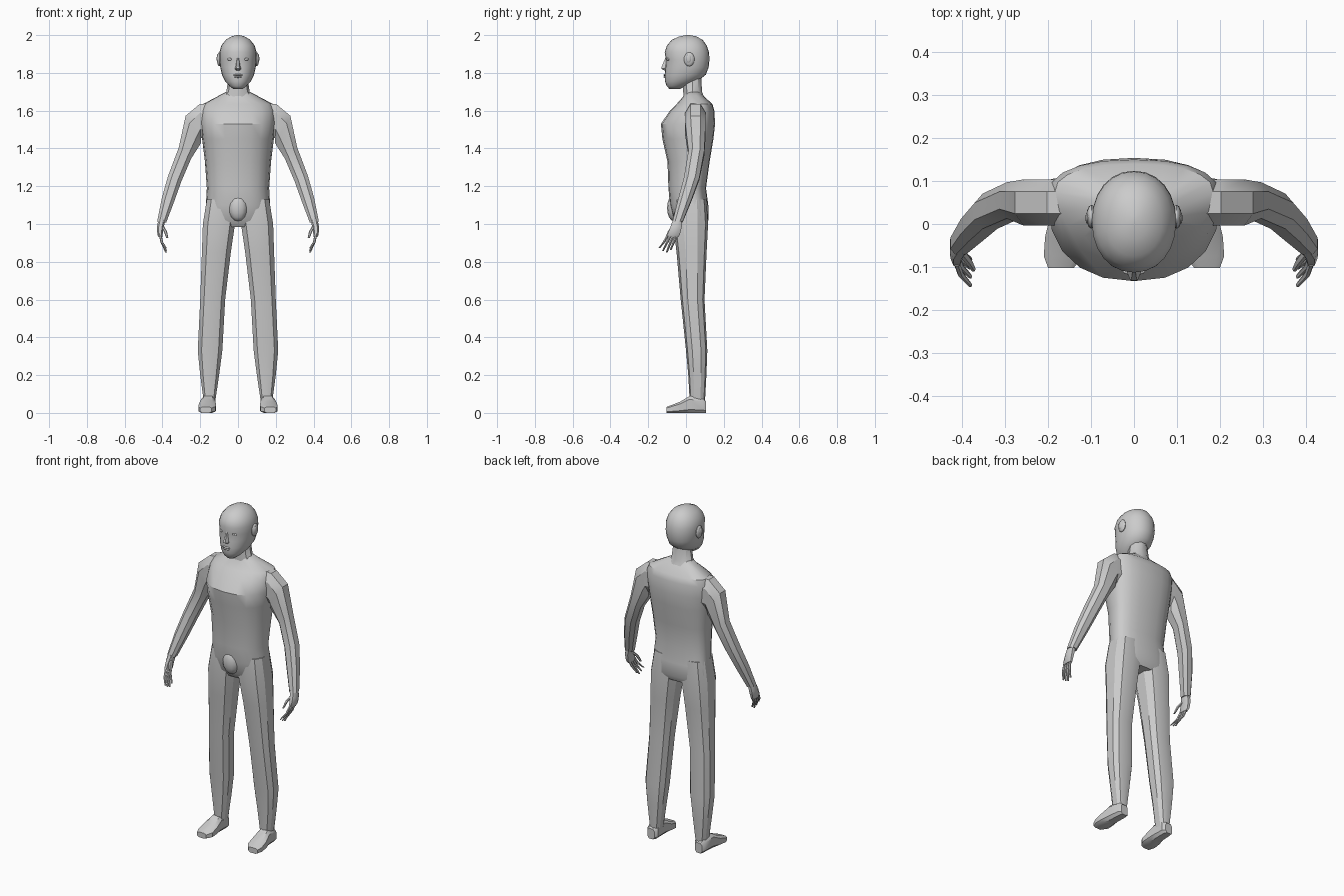
import bpy, bmesh, math
from mathutils import Vector

if "Cube" in bpy.data.objects:
    bpy.data.objects.remove(bpy.data.objects["Cube"])

skin = bpy.data.materials.new("plain grey")
skin.diffuse_color = (0.6, 0.6, 0.6, 1)
skin.use_nodes = True
skin.node_tree.nodes["Principled BSDF"].inputs["Base Color"].default_value = skin.diffuse_color


def finish(name, bm, mirror=False, angle=35):
    bmesh.ops.recalc_face_normals(bm, faces=bm.faces)
    me = bpy.data.meshes.new(name)
    bm.to_mesh(me)
    bm.free()
    ob = bpy.data.objects.new(name, me)
    bpy.context.collection.objects.link(ob)
    me.materials.append(skin)
    if mirror:
        ob.modifiers.new("mirror", "MIRROR")
    bpy.ops.object.select_all(action='DESELECT')
    ob.select_set(True)
    bpy.context.view_layer.objects.active = ob
    bpy.ops.object.shade_smooth_by_angle(angle=math.radians(angle))
    return ob


def ring(c, u, v_neg, v_pos, n, power=2.0, half_step=False):
    """Superellipse ring: u is the half width, v_neg / v_pos the depths each way."""
    pts = []
    for i in range(n):
        a = 2 * math.pi * (i + 0.5 * half_step) / n
        x, y = math.cos(a), math.sin(a)
        pts.append([math.copysign(abs(t) ** (2 / power), t) for t in (x, y)])
    mx = max(abs(p[0]) for p in pts)
    my = max(abs(p[1]) for p in pts)
    return [Vector(c) + Vector(u) * p[0] / mx +
            Vector(v_pos if p[1] > 0 else v_neg) * abs(p[1]) / my for p in pts]


def loft(bm, rings):
    loops = [[bm.verts.new(p) for p in r] for r in rings]
    n = len(loops[0])
    for a, b in zip(loops, loops[1:]):
        for i in range(n):
            bm.faces.new((a[i], a[(i + 1) % n], b[(i + 1) % n], b[i]))
    bm.faces.new(loops[0])
    bm.faces.new(loops[-1])


def level(z, x0, x1, yf, yb, n, power=2.0, half_step=False, wide=None):
    """Horizontal ring from its extents; wide = y of the widest point."""
    w = (yf + yb) / 2 if wide is None else wide
    return ring(((x0 + x1) / 2, w, z), ((x1 - x0) / 2, 0, 0), (0, yf - w, 0),
                (0, yb - w, 0), n, power, half_step)


def blob(name, loc, size, mirror=False, seg=12):
    bm = bmesh.new()
    bmesh.ops.create_uvsphere(bm, u_segments=seg, v_segments=8, radius=1)
    for v in bm.verts:
        v.co = Vector(loc) + Vector(a * b for a, b in zip(v.co, size))
    return finish(name, bm, mirror)


# torso
bm = bmesh.new()
loft(bm, [level(z, -w, w, f, b, 20, 2.3, wide=0.35 * f + 0.65 * b) for z, w, f, b in (
    (1.70, .06, -.005, .075), (1.68, .10, -.01, .09), (1.635, .185, -.05, .14),
    (1.60, .20, -.085, .15), (1.53, .20, -.133, .154), (1.45, .19, -.125, .145),
    (1.33, .175, -.098, .125), (1.19, .165, -.093, .106), (1.10, .17, -.085, .118),
    (1.02, .18, -.065, .118), (0.985, .16, -.04, .10))])
finish("torso", bm)
blob("groin", (0, -.065, 1.085), (.05, .035, .07))

# neck
bm = bmesh.new()
loft(bm, [level(z, -w, w, f, b, 10) for z, w, f, b in (
    (1.66, .10, -.01, .10), (1.70, .062, -.015, .085), (1.79, .048, -.015, .08))])
finish("neck", bm)

# head
bm = bmesh.new()
loft(bm, [level(z, -w, w, f, b, 24, 2.1) for z, w, f, b in (
    (1.715, .025, -.088, -.03), (1.73, .045, -.102, .0), (1.755, .068, -.111, .06),
    (1.79, .085, -.113, .105), (1.83, .094, -.109, .12), (1.87, .098, -.107, .124),
    (1.91, .098, -.113, .122), (1.945, .088, -.101, .11), (1.975, .065, -.075, .088),
    (1.993, .035, -.035, .055), (2.0, .008, .0, .02))])
finish("head", bm, angle=50)

# ears: outer shell and inner lobe
blob("ear", (.099, .017, 1.872), (.012, .028, .037), True)
blob("inner_ear", (.108, .014, 1.876), (.005, .014, .022), True)

# nose
bm = bmesh.new()
loft(bm, [level(z, -w, w, f, -.09, 6) for z, w, f in (
    (1.882, .006, -.108), (1.835, .012, -.128), (1.822, .017, -.131), (1.812, .012, -.112))])
finish("nose", bm)

# eyes and lips
blob("eye", (.04, -.092, 1.872), (.016, .009, .008), True)
blob("pupil", (.04, -.1, 1.872), (.006, .003, .006), True)
blob("upper_lip", (0, -.111, 1.789), (.026, .008, .005))
blob("lower_lip", (0, -.111, 1.779), (.02, .008, .005))

# arms: rings tilt from the vertical shoulder plane to the wrist
bm = bmesh.new()
rings = []
for x, y, z, half, depth, tilt in (
        (.13, .05, 1.55, .09, .054, 90), (.20, .05, 1.545, .09, .054, 88),
        (.237, .05, 1.50, .083, .054, 61), (.281, .055, 1.375, .044, .042, 42),
        (.335, .03, 1.24, .038, .041, 20), (.37, -.005, 1.13, .034, .036, 15),
        (.404, -.045, 1.01, .024, .027, 8)):
    t = math.radians(tilt)
    rings.append(ring((x, y, z), (half * math.cos(t), 0, half * math.sin(t)),
                      (0, -depth, 0), (0, depth, 0), 8, 2.4, True))
loft(bm, rings)
finish("arm", bm, True, 30)

# hands: palm, four fanned fingers and a thumb
bm = bmesh.new()
loft(bm, [level(z, x - w, x + w, f, b, 8, 2.5, True) for z, x, w, f, b in (
    (1.02, .403, .019, -.07, -.022), (.985, .411, .018, -.082, -.022),
    (.945, .413, .014, -.098, -.032), (.93, .41, .01, -.095, -.04))])


def digit(points, r):
    loft(bm, [level(z, x - q, x + q, y - q, y + q, 6)
              for (x, y, z), q in zip(points, (r, r * .95, r * .6))])


for i in range(4):
    y, reach, low = -.09 + .015 * i, -.052 + .005 * i, (.872, .858, .85, .862)[i]
    digit([(.413, y, .95), (.404, y + reach * .5, .905), (.381, y + reach, low)], .0075)
digit([(.402, -.065, .99), (.384, -.088, .96), (.374, -.105, .925)], .009)
finish("hand", bm, True)

# legs
bm = bmesh.new()
loft(bm, [level(z, a, b, f, k, 10, 2.6, True) for z, a, b, f, k in (
    (1.13, .01, .165, -.06, .108), (1.0, .016, .186, -.068, .117), (.85, .038, .191, -.05, .109),
    (.60, .068, .20, -.028, .098), (.33, .083, .213, .0, .113),
    (.20, .10, .20, .012, .108), (.05, .122, .18, .02, .10))])
finish("leg", bm, True, 30)

# feet: sections from heel to toe
bm = bmesh.new()
loft(bm, [ring(((a + b) / 2, y, h / 2), ((b - a) / 2, 0, 0), (0, 0, -h / 2), (0, 0, h / 2),
               8, 3.5, True) for y, a, b, h in (
    (.107, .135, .18, .06), (.09, .122, .19, .075), (.02, .122, .195, .09),
    (-.03, .117, .207, .06), (-.075, .118, .21, .042), (-.102, .14, .20, .032))])
finish("foot", bm, True)
